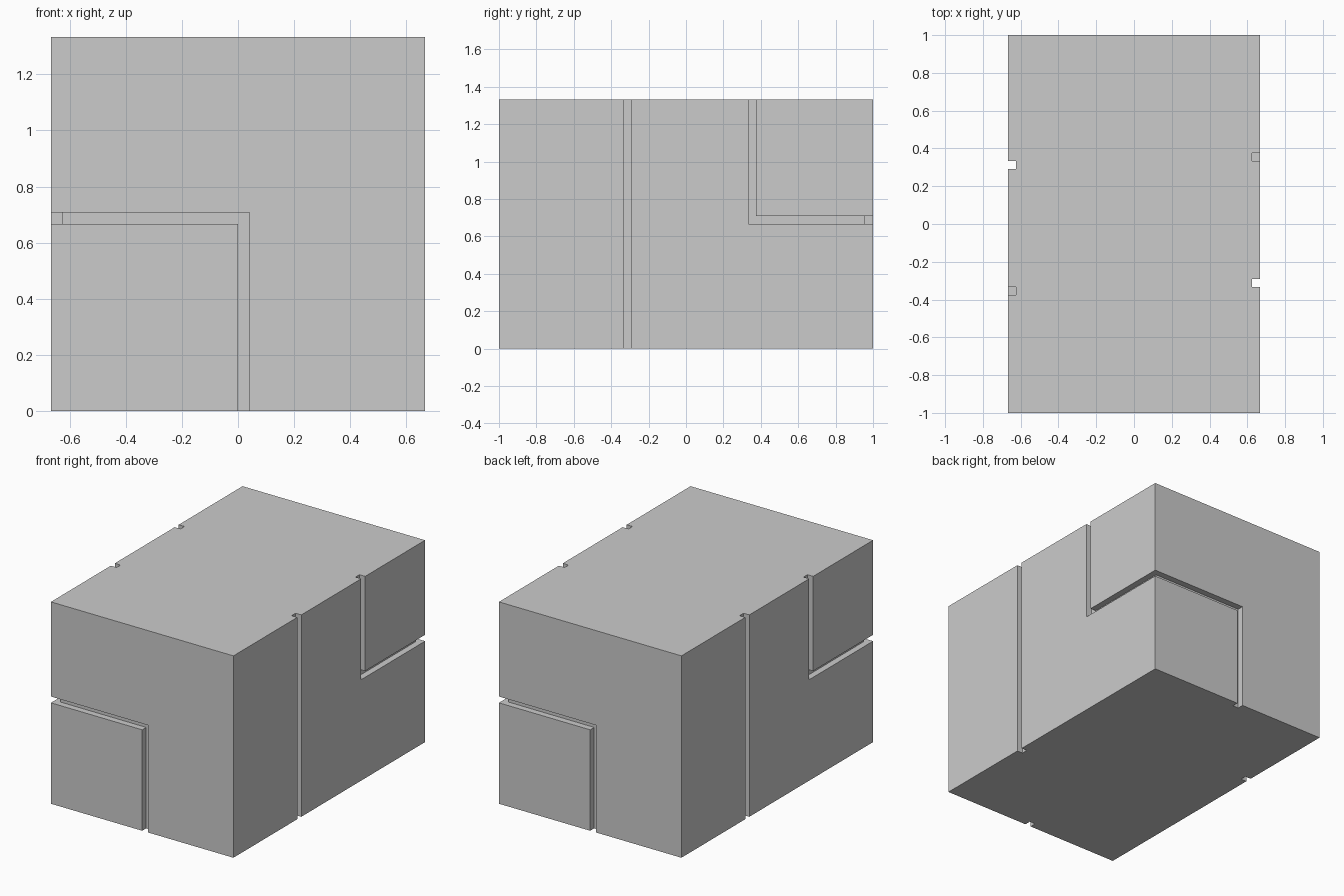
import bpy

if "Cube" in bpy.data.objects:
    bpy.data.objects.remove(bpy.data.objects["Cube"])

HX, HY, H = 2 / 3, 1.0, 4 / 3      # half width, half depth, height
G = 0.0417                         # groove width and depth
M = 0.1                            # cutter overshoot outside the block


def box(name, lo, hi):
    bpy.ops.mesh.primitive_cube_add(size=1)
    ob = bpy.context.object
    ob.name = ob.data.name = name
    ob.location = [(a + b) / 2 for a, b in zip(lo, hi)]
    ob.scale = [b - a for a, b in zip(lo, hi)]
    bpy.ops.object.transform_apply(location=True, rotation=False, scale=True)
    return ob


# Solid block
block = box("grooved_block", (-HX, -HY, 0), (HX, HY, H))

# Grooves on the front and right; each repeats half a turn around z
Z = H / 2
grooves = {
    "front_horizontal": ((-HX - M, -HY - M, Z), (G, -HY + G, Z + G)),
    "front_vertical": ((0, -HY - M, -M), (G, -HY + G, Z + G)),
    "side_full_height": ((HX - G, -1 / 3, -M), (HX + M, -1 / 3 + G, H + M)),
    "side_horizontal": ((HX - G, 1 / 3, Z), (HX + M, HY + M, Z + G)),
    "side_vertical": ((HX - G, 1 / 3, Z), (HX + M, 1 / 3 + G, H + M)),
}

cutters = []
for name, (lo, hi) in grooves.items():
    for s in (1, -1):
        a = (s * lo[0], s * lo[1], lo[2])
        b = (s * hi[0], s * hi[1], hi[2])
        low = [min(p) for p in zip(a, b)]
        high = [max(p) for p in zip(a, b)]
        cutter = box(name + "_cutter", low, high)
        cutter.hide_render = True
        mod = block.modifiers.new(name, 'BOOLEAN')
        mod.operation = 'DIFFERENCE'
        mod.solver = 'EXACT'
        mod.object = cutter
        cutters.append(cutter)

# Apply the cuts and drop the helpers
bpy.ops.object.select_all(action='DESELECT')
block.select_set(True)
bpy.context.view_layer.objects.active = block
for mod in list(block.modifiers):
    bpy.ops.object.modifier_apply(modifier=mod.name)
for cutter in cutters:
    bpy.data.objects.remove(cutter)
